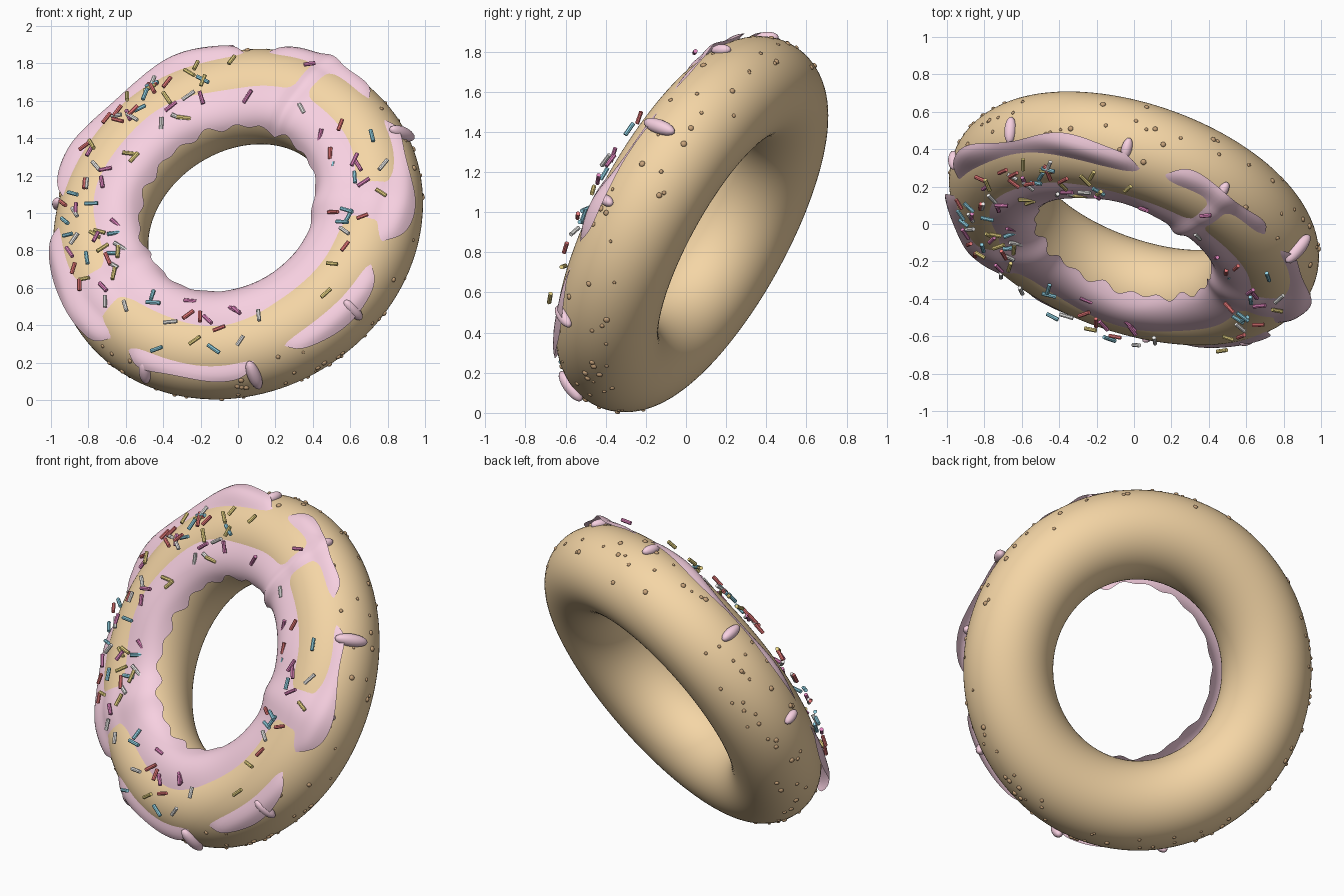
import bpy, bmesh, random
from math import sin, cos, pi, radians, exp
from mathutils import Matrix, Vector

if "Cube" in bpy.data.objects:
    bpy.data.objects.remove(bpy.data.objects["Cube"])

random.seed(7)
R, r = 0.77, 0.255          # ring radius, tube radius
# leaning pose: columns are the ring's own axes, last one faces out of the icing
TILT = Matrix(((0.954, 0, -0.300, 0), (-0.262, 0.484, -0.834, 0.03),
               (0.145, 0.874, 0.462, 0.94), (0, 0, 0, 1)))


def mat(name, col):
    m = bpy.data.materials.new(name)
    m.diffuse_color = (*col, 1)
    m.use_nodes = True
    m.node_tree.nodes["Principled BSDF"].inputs["Base Color"].default_value = m.diffuse_color
    return m


def finish(name, bm, material, smooth=True):
    me = bpy.data.meshes.new(name)
    bmesh.ops.recalc_face_normals(bm, faces=bm.faces)
    bm.to_mesh(me)
    bm.free()
    for p in me.polygons:
        p.use_smooth = smooth
    ob = bpy.data.objects.new(name, me)
    bpy.context.collection.objects.link(ob)
    me.materials.append(material)
    ob.matrix_world = TILT
    return ob


def on_tube(u, v, d):
    """Point on the tube at ring angle u, section angle v, distance d from tube centre."""
    rho = R + d * cos(v)
    return Vector((rho * cos(u), rho * sin(u), d * sin(v)))


def frame(u, v, d, spin=0):
    """Frame on the tube: x runs around the ring, y around the section, z outward."""
    z = Vector((cos(v) * cos(u), cos(v) * sin(u), sin(v)))
    x = Vector((-sin(u), cos(u), 0))
    m = Matrix((x, z.cross(x), z)).transposed().to_4x4()
    return Matrix.Translation(on_tube(u, v, d)) @ m @ Matrix.Rotation(spin, 4, 'Z')


def near(u, deg, width):
    d = (u - radians(deg) + pi) % (2 * pi) - pi
    return exp(-(d / radians(width)) ** 2)


def step(a, b, x):
    t = min(1, max(0, (x - a) / (b - a)))
    return t * t * (3 - 2 * t)


def grid(bm, rows, close_v):
    vs = [[bm.verts.new(p) for p in row] for row in rows]
    n, m = len(vs), len(vs[0])
    for i in range(n):
        for j in range(m if close_v else m - 1):
            a, b = vs[i], vs[(i + 1) % n]
            bm.faces.new((a[j], b[j], b[(j + 1) % m], a[(j + 1) % m]))


# dough ring
bm = bmesh.new()
grid(bm, [[on_tube(2 * pi * i / 128, 2 * pi * j / 64, r) for j in range(64)]
          for i in range(128)], True)
finish("dough", bm, mat("dough", (0.91, 0.67, 0.38)))

# icing sheet: lifted at the hole, sunk in the crown, flaring at the outer lobes
GAPS = (80, 30, -26, -76, -130, 172)
rows = []
for i in range(240):
    u = 2 * pi * i / 240
    v_in = radians(147 + 2.5 * sin(20 * u) + 1.5 * sin(13 * u))
    gap = min(1, sum(near(u, g, 6) for g in GAPS))
    v_out = radians(30 + 4 * sin(9 * u) + 28 * gap)
    bridge = near(u, -8, 9) + near(u, 211, 10) + near(u, 55, 4)
    flare = 0.03 + 0.035 * (near(u, 107, 13) + near(u, 150, 12))
    row = []
    for j in range(33):
        v = v_in + (v_out - v_in) * j / 32
        deg = v * 180 / pi + 5 * sin(3 * u) + 2 * sin(7 * u)
        off = -0.012 + 0.024 * bridge + 0.082 * step(88, 142, deg)
        off += (flare + 0.012) * (1 - gap) * step(60, 33, deg) if deg < 60 else 0
        row.append(on_tube(u, v, r + off))
    rows.append(row)
bm = bmesh.new()
grid(bm, rows, False)
pink = mat("icing", (0.93, 0.63, 0.75))
finish("icing", bm, pink)

# icing drips on the outer wall: ring angle, section angle, half length
bm = bmesh.new()
for u, v, h in ((20, 22, 0.10), (-6, 33, 0.05), (-46, 32, 0.075), (-83, 24, 0.095), (-119, 24, 0.075),
                (166, 18, 0.055), (131, 20, 0.075), (90, 30, 0.06), (57, 32, 0.055)):
    m = frame(radians(u), radians(v), r + 0.005) @ Matrix.Diagonal((0.2 * h + 0.017, h, 0.2 * h + 0.017, 1))
    bmesh.ops.create_uvsphere(bm, u_segments=16, v_segments=10, radius=1, matrix=m)
finish("icing_drips", bm, pink)

# sprinkles, denser on the upper left
COLOURS = {"red": (0.85, 0.2, 0.2), "yellow": (0.88, 0.72, 0.25), "blue": (0.3, 0.68, 0.82),
           "white": (0.93, 0.92, 0.9), "magenta": (0.8, 0.25, 0.55)}
for name, col in COLOURS.items():
    bm = bmesh.new()
    for k in range(21):
        u = random.uniform(100, 200) if k % 5 < 2 else random.uniform(-180, 180)
        m = frame(radians(u), radians(random.uniform(60, 125)), r + random.uniform(0.03, 0.05),
                  random.uniform(0, pi)) @ Matrix.Rotation(pi / 2, 4, 'Y')
        bmesh.ops.create_cone(bm, cap_ends=True, segments=8, radius1=0.011, radius2=0.011,
                              depth=random.uniform(0.06, 0.08), matrix=m)
    finish("sprinkles_" + name, bm, mat(name, col), False)

# baked crumbs on the outer wall
bm = bmesh.new()
for k in range(120):
    m = frame(random.uniform(-pi, pi), radians(random.uniform(-40, 40)), r + 0.001)
    s = random.uniform(0.008, 0.016)
    bmesh.ops.create_icosphere(bm, subdivisions=2, radius=1, matrix=m @ Matrix.Diagonal((s, s, s * 0.7, 1)))
finish("crumbs", bm, mat("crumb", (0.58, 0.37, 0.2)))
